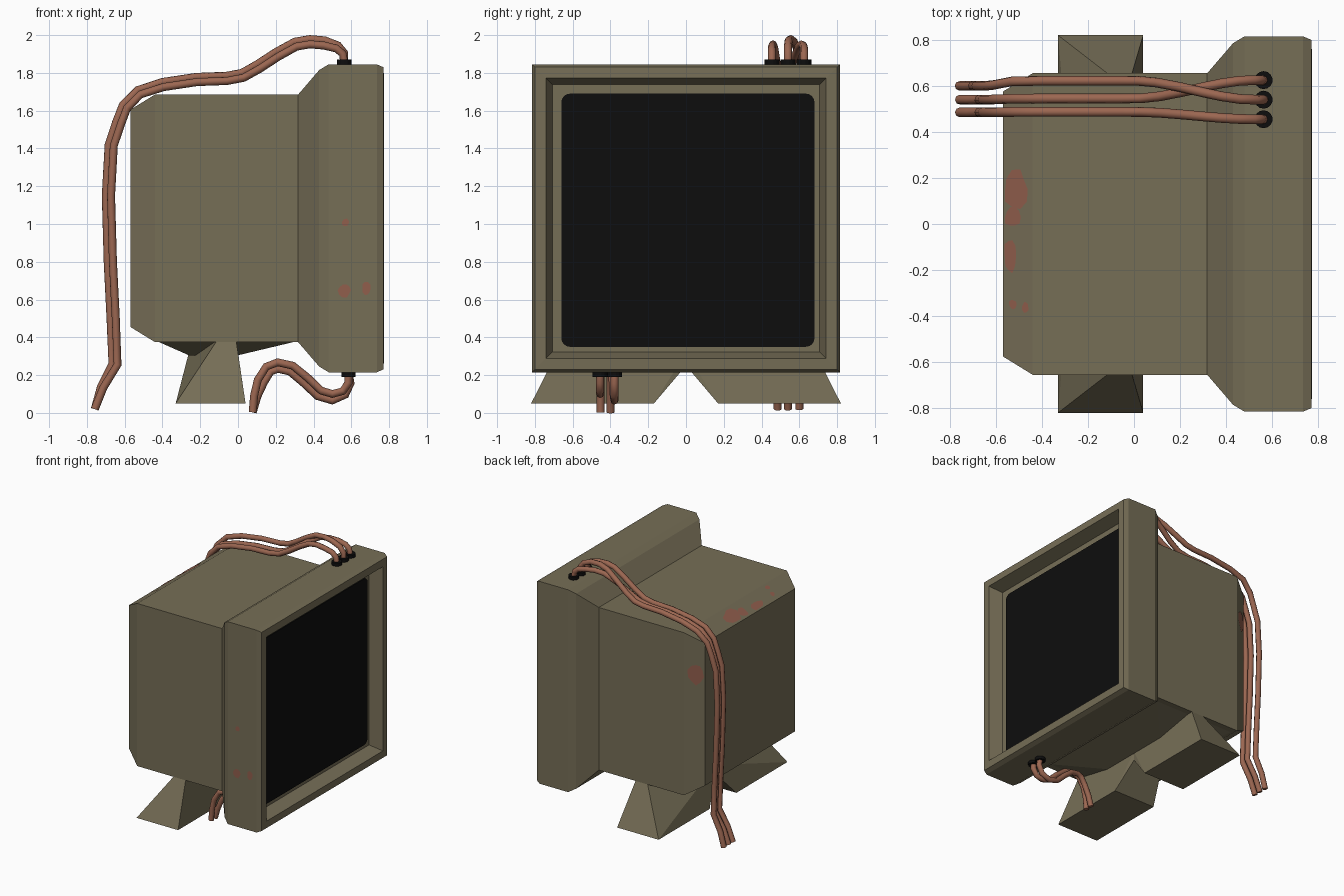
import bpy, bmesh, math, random
from mathutils import Vector

if "Cube" in bpy.data.objects:
    bpy.data.objects.remove(bpy.data.objects["Cube"])

random.seed(4)


def material(name, rgb):
    m = bpy.data.materials.new(name)
    m.diffuse_color = (*rgb, 1)
    m.use_nodes = True
    m.node_tree.nodes["Principled BSDF"].inputs["Base Color"].default_value = m.diffuse_color
    return m


CASE = material("olive grey plastic", (0.181, 0.156, 0.094))
CABLE = material("copper brown cable", (0.33, 0.135, 0.083))
STAIN = material("rust stain", (0.285, 0.112, 0.073))
BLACK = material("black", (0.004, 0.004, 0.004))


def finish(bm, name, mat):
    bmesh.ops.recalc_face_normals(bm, faces=bm.faces)
    me = bpy.data.meshes.new(name)
    bm.to_mesh(me)
    bm.free()
    me.materials.append(mat)
    ob = bpy.data.objects.new(name, me)
    bpy.context.collection.objects.link(ob)
    return ob


# Casing: square rings lofted from the back to the bezel and into the recess
def casing():
    rings = [(-.57, .575), (-.44, .655), (.318, .655), (.43, .785), (.48, .815),
             (.735, .815), (.77, .80), (.773, .742), (.672, .708)]
    bm = bmesh.new()
    loops = [[bm.verts.new((x, sy * h, 1.03 + sz * h))
              for sy, sz in ((-1, -1), (1, -1), (1, 1), (-1, 1))] for x, h in rings]
    for a, b in zip(loops, loops[1:]):
        for i in range(4):
            j = (i + 1) % 4
            bm.faces.new((a[i], a[j], b[j], b[i]))
    bm.faces.new(loops[0])
    bm.faces.new(loops[-1])
    finish(bm, "casing", CASE)


# Screen: thin plate with rounded corners
def screen():
    bm = bmesh.new()
    h, r = .67, .045
    pts = []
    for k, (sy, sz) in enumerate(((1, 1), (-1, 1), (-1, -1), (1, -1))):
        for i in range(5):
            a = math.radians(90 * k + 22.5 * i)
            pts.append((.679, .01 + sy * (h - r) + r * math.cos(a),
                        1.02 + sz * (h - r) + r * math.sin(a)))
    f = bm.faces.new([bm.verts.new(p) for p in pts])
    ext = bmesh.ops.extrude_face_region(bm, geom=[f])
    bmesh.ops.translate(bm, vec=(-.006, 0, 0),
                        verts=[v for v in ext["geom"] if isinstance(v, bmesh.types.BMVert)])
    finish(bm, "screen", BLACK)


def hull(name, pts):
    bm = bmesh.new()
    for p in pts:
        bm.verts.new(p)
    bmesh.ops.convex_hull(bm, input=bm.verts)
    bmesh.ops.dissolve_limit(bm, angle_limit=.02, verts=bm.verts, edges=bm.edges)
    finish(bm, name, CASE)


# Stand: tapered hub and two splayed legs
def stand():
    hull("stand_hub", [(x, s * y, z) for s in (-1, 1) for x, y, z in
                       ((-.43, .63, .38), (.315, .63, .38), (-.26, .3, .305), (0, .3, .305))])
    for s, side in ((-1, "front"), (1, "back")):
        pts = [(x, s * y, .05) for x in (-.33, .04) for y in (.17, .82)]
        pts += [(x, s * .65, .385) for x in (-.11, -.01)]
        pts += [(x, 0, z) for x in (-.26, 0) for z in (.25, .32)]
        hull(side + "_leg", pts)


def tube(name, pts, r=.021):
    cu = bpy.data.curves.new(name, 'CURVE')
    cu.dimensions = '3D'
    cu.bevel_depth, cu.bevel_resolution, cu.use_fill_caps = r, 2, True
    sp = cu.splines.new('POLY')
    sp.points.add(len(pts) - 1)
    for p, c in zip(sp.points, pts):
        p.co = (*c, 1)
    cu.materials.append(CABLE)
    ob = bpy.data.objects.new(name, cu)
    bpy.context.collection.objects.link(ob)
    bpy.ops.object.select_all(action='DESELECT')
    ob.select_set(True)
    bpy.context.view_layer.objects.active = ob
    bpy.ops.object.convert(target='MESH')
    bpy.ops.object.shade_smooth_by_angle(angle=math.radians(50))


def grommet(name, x, y, z):
    bpy.ops.mesh.primitive_cylinder_add(vertices=14, radius=.039, depth=.026, location=(x, y, z))
    bpy.context.object.name = name
    bpy.context.object.data.materials.append(BLACK)


def shifted(path, d):
    """Offset an x-z path sideways by d, fading to zero at both ends."""
    out = []
    for i, (x, z) in enumerate(path):
        a, b = path[max(i - 1, 0)], path[min(i + 1, len(path) - 1)]
        n = Vector((-(b[1] - a[1]), b[0] - a[0])).normalized()
        k = d * min(1, i / 3, (len(path) - 1 - i) / 2)
        out.append((x + n.x * k, z + n.y * k))
    return out


def step(t):
    t = min(1, max(0, t))
    return t * t * (3 - 2 * t)


# Upper cables: out of the top, over the casing and down the back
UPPER = [(.563, 1.85), (.563, 1.905), (.53, 1.945), (.46, 1.972), (.38, 1.979), (.30, 1.965),
         (.20, 1.91), (.10, 1.845), (.02, 1.80), (-.06, 1.785), (-.22, 1.779), (-.40, 1.752),
         (-.53, 1.71), (-.61, 1.63), (-.645, 1.54), (-.685, 1.42), (-.70, 1.15), (-.69, .8),
         (-.675, .5), (-.665, .26), (-.725, .14), (-.758, .02)]
for n, (y0, y1, y2, d) in enumerate(((.625, .545, .54, .028), (.54, .622, .60, 0),
                                     (.455, .487, .485, .028))):
    grommet(f"top_grommet_{n + 1}", .563, y0, 1.858)
    pts = []
    for x, z in shifted(UPPER, d):
        y = y0 + (y1 - y0) * step((.52 - x) / .52)
        pts.append((x, y + (y2 - y1) * step((-.5 - x) / .15), z))
    tube(f"upper_cable_{n + 1}", pts)

# Lower cables: out of the underside and down to the ground
LOWER = [(.585, .215), (.585, .16), (.555, .115), (.50, .10), (.44, .118), (.37, .185), (.29, .25),
         (.21, .268), (.15, .245), (.105, .175), (.085, .09), (.078, .003)]
for n, (y0, y1, d) in enumerate(((-.455, -.452, 0), (-.378, -.40, .035))):
    grommet(f"bottom_grommet_{n + 1}", .585, y0, .204)
    tube(f"lower_cable_{n + 1}", [(x, y0 + (y1 - y0) * step((.55 - x) / .45), z)
                                  for x, z in shifted(LOWER, d)])


# Rust stains: irregular flat plates just above the casing
def stain(name, c, u, v, su, sv):
    u, v, c = Vector(u).normalized(), Vector(v).normalized(), Vector(c)
    n = u.cross(v)
    bm = bmesh.new()
    vs = []
    for i in range(10):
        a, r = i * math.tau / 10, random.uniform(.75, 1.1)
        vs.append(bm.verts.new(c + n * .004 + u * su * r * math.cos(a) + v * sv * r * math.sin(a)))
    f = bm.faces.new(vs)
    finish(bm, name, STAIN)


casing()
screen()
stand()
for i, (x, z, a, b) in enumerate(((.57, 1.01, .022, .022), (.565, .65, .035, .04),
                                  (.68, .658, .026, .036))):
    stain(f"side_stain_{i + 1}", (x, -.815, z), (1, 0, 0), (0, 0, 1), a, b)
slope = Vector((.13, 0, .08)).normalized()
for i, (x, y, a, b) in enumerate(((-.51, .15, .065, .085), (-.525, .03, .045, .05),
                                  (-.535, -.14, .035, .08), (-.525, -.35, .022, .022),
                                  (-.47, -.36, .018, .025))):
    c = (x, y, 1.685 + (x + .44) * .08 / .13)
    stain(f"rear_stain_{i + 1}", c, slope, (0, 1, 0), a, b)
stain("corner_stain", (-.515, .609, 1.36), (0, 0, 1), (.13, .08, 0), .09, .06)
